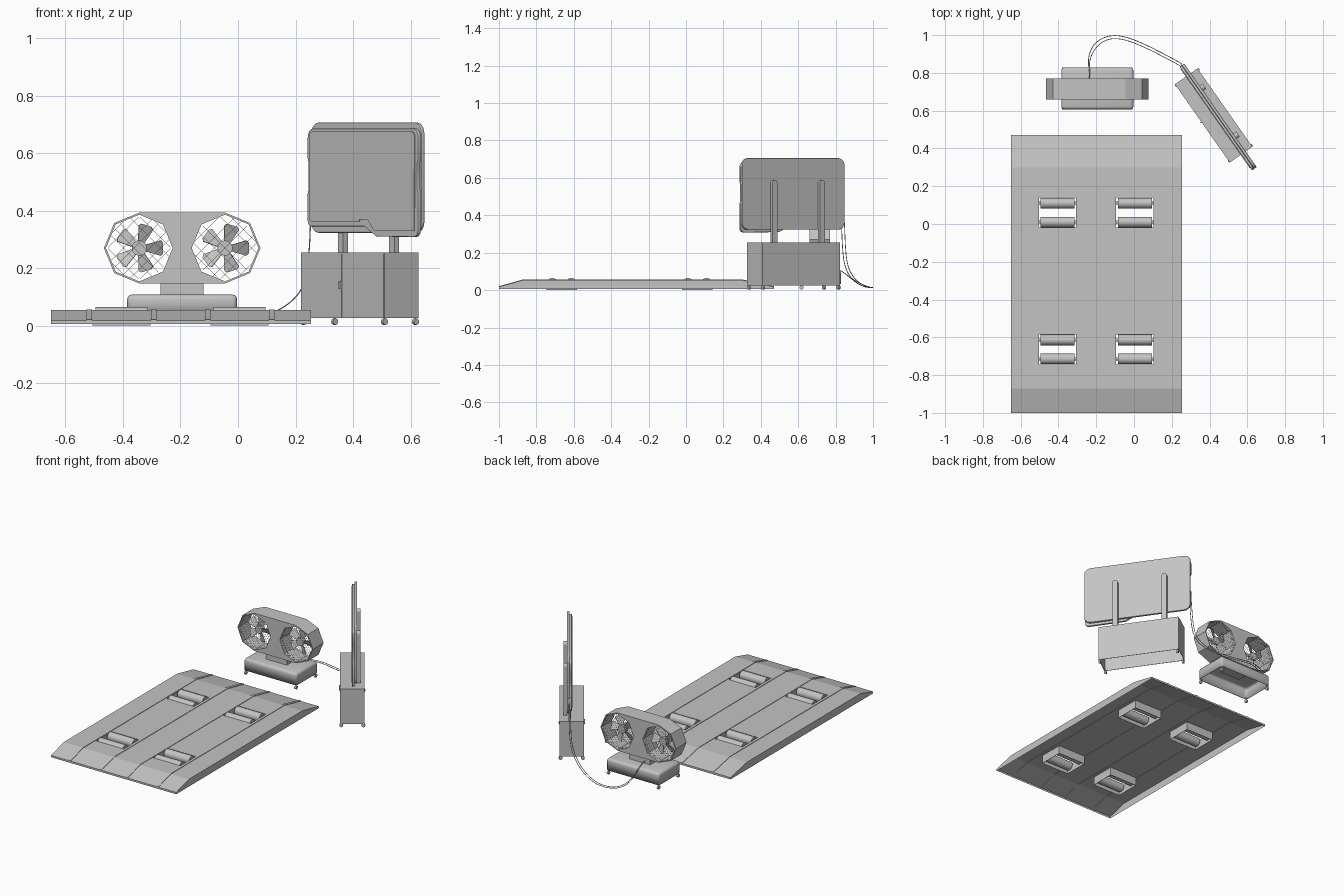
import bpy, bmesh, math
from mathutils import Matrix, Vector

if "Cube" in bpy.data.objects:
    bpy.data.objects.remove(bpy.data.objects["Cube"], do_unlink=True)

GREY = (0.55, 0.55, 0.55, 1)
paint = bpy.data.materials.new("plain_grey")
paint.use_nodes = True
paint.diffuse_color = GREY
paint.node_tree.nodes["Principled BSDF"].inputs["Base Color"].default_value = GREY

I4 = Matrix.Identity(4)
T = Matrix.Translation


def rot(degrees, axis):
    return Matrix.Rotation(math.radians(degrees), 4, axis)


def smooth(ob):
    bpy.ops.object.select_all(action='DESELECT')
    ob.select_set(True)
    bpy.context.view_layer.objects.active = ob
    bpy.ops.object.shade_smooth_by_angle(angle=math.radians(40))


def finish(name, bm, frame=I4):
    bmesh.ops.recalc_face_normals(bm, faces=bm.faces)
    mesh = bpy.data.meshes.new(name)
    bm.to_mesh(mesh)
    bm.free()
    mesh.materials.append(paint)
    ob = bpy.data.objects.new(name, mesh)
    bpy.context.collection.objects.link(ob)
    ob.matrix_world = frame
    return ob


def box(name, lo, hi, frame=I4, bevel=0, open_bottom=False):
    lo, hi = Vector(lo), Vector(hi)
    bm = bmesh.new()
    bmesh.ops.create_cube(bm, size=1, matrix=T((lo + hi) / 2) @ Matrix.Diagonal((*(hi - lo), 1)))
    if bevel:
        edges = [e for e in bm.edges if not (open_bottom and all(v.co.z < lo.z + 0.001 for v in e.verts))]
        bmesh.ops.bevel(bm, geom=edges, offset=bevel, segments=3, profile=0.5, affect='EDGES')
    if open_bottom:
        bmesh.ops.delete(bm, geom=[f for f in bm.faces if f.calc_center_median().z < lo.z + 0.001],
                         context='FACES')
    ob = finish(name, bm, frame)
    if open_bottom:
        wall = ob.modifiers.new("wall", 'SOLIDIFY')
        wall.thickness = 0.003
    if bevel:
        smooth(ob)
    return ob


def cylinder(name, radius, length, frame, sides=24):
    bm = bmesh.new()
    bmesh.ops.create_cone(bm, cap_ends=True, segments=sides, radius1=radius, radius2=radius, depth=length)
    ob = finish(name, bm, frame)
    smooth(ob)
    return ob


def curve_object(name, loops, frame, cyclic=True, **settings):
    curve = bpy.data.curves.new(name, 'CURVE')
    for key, value in settings.items():
        setattr(curve, key, value)
    for points in loops:
        spline = curve.splines.new('POLY' if cyclic else 'NURBS')
        spline.points.add(len(points) - 1)
        for p, co in zip(spline.points, points):
            p.co = (*co, 0, 1) if len(co) == 2 else (*co, 1)
        spline.use_cyclic_u = cyclic
        spline.use_smooth = not cyclic
        if not cyclic:
            spline.use_endpoint_u = True
            spline.order_u = 4
    curve.materials.append(paint)
    ob = bpy.data.objects.new(name, curve)
    bpy.context.collection.objects.link(ob)
    ob.matrix_world = frame
    bpy.ops.object.select_all(action='DESELECT')
    ob.select_set(True)
    bpy.context.view_layer.objects.active = ob
    bpy.ops.object.convert(target='MESH')
    return bpy.context.view_layer.objects.active


def plate(name, loops, thick, frame, bevel=0):
    """Upright flat plate: outline in x and z, thickness along y."""
    return curve_object(name, loops, frame @ rot(90, 'X'), dimensions='2D', fill_mode='BOTH',
                        extrude=thick / 2 - bevel, bevel_depth=bevel, bevel_resolution=1, offset=-bevel)


def arc(cx, cz, r, start, end, steps):
    angles = [math.radians(start + (end - start) * i / steps) for i in range(steps + 1)]
    return [(cx + r * math.cos(a), cz + r * math.sin(a)) for a in angles]


def rounded_rect(x0, z0, x1, z1, r):
    corners = [(x1 - r, z1 - r), (x0 + r, z1 - r), (x0 + r, z0 + r), (x1 - r, z0 + r)]
    return [p for i, c in enumerate(corners) for p in arc(*c, r, 90 * i, 90 * i + 90, 5)]


def caster(x, y, frame=I4):
    cylinder("caster_wheel", 0.011, 0.012, frame @ T((x, y, 0.014)) @ rot(90, 'Y'), 16)
    cylinder("caster_stem", 0.004, 0.02, frame @ T((x, y, 0.027)), 8)


# Hollow ramped platform with four roller openings
PIT_X, PIT_Y = (-0.405, 0.005), (-0.664, 0.06)
HALF_X, HALF_Y = 0.1, 0.08
DECK = 0.054


def deck_height(y):
    return 0.018 if y < -0.99 or y > 0.46 else DECK


xs = sorted([-0.65, 0.254] + [c + s * HALF_X for c in PIT_X for s in (-1, 1)])
ys = sorted([-1, -0.87, 0.3, 0.47] + [c + s * HALF_Y for c in PIT_Y for s in (-1, 1)])
bm = bmesh.new()
grid = [[bm.verts.new((x, y, 0.006)) for y in ys] for x in xs]
for i in range(len(xs) - 1):
    for j in range(len(ys) - 1):
        if not (i in (1, 3) and j in (2, 4)):
            bm.faces.new((grid[i][j], grid[i + 1][j], grid[i + 1][j + 1], grid[i][j + 1]))
raised = bmesh.ops.extrude_face_region(bm, geom=bm.faces[:])
for v in raised["geom"]:
    if isinstance(v, bmesh.types.BMVert):
        v.co.z = deck_height(v.co.y)
under = [f for f in bm.faces if all(v.co.z < 0.007 for v in f.verts)]
bmesh.ops.delete(bm, geom=under, context='FACES')
finish("platform", bm)

# Raised strips running over the deck and both ramps
stations = (-1, -0.87, 0.3, 0.47)
for x in (-0.517, -0.293, -0.105, 0.117):
    for y0, y1 in zip(stations, stations[1:]):
        bm = bmesh.new()
        for y in (y0, y1):
            for side in (-0.009, 0.009):
                for lift in (-0.002, 0.003):
                    bm.verts.new((x + side, y, deck_height(y) + lift))
        bmesh.ops.convex_hull(bm, input=bm.verts[:])
        finish("deck_strip", bm)

# Roller pits, each with a frame and two rollers on shafts
for px in PIT_X:
    for py in PIT_Y:
        for s in (-1, 1):
            box("pit_side", (px + s * HALF_X - 0.001, py - HALF_Y, 0), (px + s * HALF_X + 0.001, py + HALF_Y, 0.053))
            box("pit_end", (px - HALF_X, py + s * HALF_Y - 0.001, 0), (px + HALF_X, py + s * HALF_Y + 0.001, 0.053))
            place = T((px, py + s * 0.05, 0.037)) @ rot(90, 'Y')
            cylinder("roller", 0.028, 0.18, place)
            cylinder("roller_shaft", 0.008, 2 * HALF_X, place, 12)

# Twin fan: octagonal housing with two openings
FAN_X, FAN_Y, FAN_Z = (-0.343, -0.045), 0.715, 0.27
outline = arc(FAN_X[1], FAN_Z, 0.123, -90, 90, 4) + arc(FAN_X[0], FAN_Z, 0.123, 90, 270, 4)
holes = [arc(x, FAN_Z, 0.116, 0, 315, 7) for x in FAN_X]
plate("fan_housing", [outline] + holes, 0.11, T((0, FAN_Y, 0)))

for fx in FAN_X:
    centre = T((fx, FAN_Y, FAN_Z))
    cylinder("fan_hub", 0.026, 0.03, centre @ rot(90, 'X'))
    for k in range(5):
        blade = [(0.02, -0.012), (0.075, -0.03), (0.083, -0.02), (0.083, 0.02), (0.075, 0.03), (0.02, 0.012)]
        plate("fan_blade", [blade], 0.003, centre @ rot(72 * k, 'Y') @ rot(28, 'X'))
    # Fine wire grilles front and back
    for s in (-1, 1):
        bm = bmesh.new()
        for angle in (45, -45):
            for n in range(-8, 9):
                t = n * 0.013
                chord = 2 * math.sqrt(0.108 ** 2 - t * t)
                bmesh.ops.create_cube(bm, size=1, matrix=rot(angle, 'Y') @ T((0, 0, t))
                                      @ Matrix.Diagonal((chord, 0.0005, 0.0005, 1)))
        finish("fan_grille", bm, centre @ T((0, s * 0.052, 0)))

# Fan stand
box("fan_neck", (-0.27, 0.675, 0.1), (-0.12, 0.755, 0.16))
box("fan_base", (-0.385, 0.607, 0.032), (-0.003, 0.828, 0.108), bevel=0.016, open_bottom=True)
for x in (-0.375, -0.013):
    for y in (0.617, 0.818):
        caster(x, y)

# Wheeled cabinet, turned toward the platform
CART = T((0.4225, 0.575, 0)) @ rot(-55, 'Z')
box("cabinet", (-0.253, -0.072, 0.026), (0.253, 0.072, 0.255), CART, open_bottom=True)
for s in (-1, 1):
    x0, x1 = sorted((s * 0.003, s * 0.25))
    box("cabinet_door", (x0, -0.074, 0.03), (x1, -0.072, 0.25), CART)
    for y in (-0.066, 0.066):
        caster(s * 0.245, y, CART)
    post = [(-0.016, 0.25), (0.016, 0.25)] + arc(0, 0.572, 0.016, 0, 180, 6)
    plate("screen_post", [post], 0.02, CART @ T((s * 0.155, 0.038, 0)))
box("door_handle", (-0.012, -0.08, 0.128), (-0.005, -0.074, 0.155), CART)

# Screen: back shell, stepped front frame and display panel
SCREEN = CART @ T((0.02, 0, 0))
smooth(plate("screen_shell", [rounded_rect(-0.335, 0.323, 0.335, 0.706, 0.04)], 0.016, SCREEN @ T((0, 0.021, 0)), 0.005))
frame_outline = (arc(0.305, 0.655, 0.03, 0, 90, 4) + arc(-0.305, 0.655, 0.03, 90, 180, 4)
                 + [(-0.335, 0.58), (-0.329, 0.565), (-0.329, 0.475), (-0.335, 0.46)]
                 + arc(-0.315, 0.365, 0.02, 180, 270, 4)
                 + [(0.01, 0.345), (0.08, 0.31)] + arc(0.31, 0.333, 0.025, 270, 360, 4)
                 + [(0.335, 0.46), (0.329, 0.475), (0.329, 0.565), (0.335, 0.58)])
smooth(plate("screen_frame", [frame_outline], 0.014, SCREEN @ T((0, 0.006, 0)), 0.003))
display = (rounded_rect(-0.322, 0.362, 0.318, 0.675, 0.02)[:18]
           + [(-0.02, 0.362), (-0.015, 0.37), (0.03, 0.37), (0.075, 0.33), (0.315, 0.33)])
plate("display_panel", [display], 0.004, SCREEN @ T((0, -0.002, 0)))

# Twin cables from the screen over the floor to the fan
for gap in (-0.016, 0):
    path = [(0.25, 0.835, 0.46), (0.255, 0.845 + gap, 0.45), (0.25, 0.85 + gap, 0.22), (0.225, 0.865 + gap, 0.11),
            (0.13, 0.915 + gap, 0.04), (0.0, 0.98 + gap, 0.014), (-0.12, 1.01 + gap, 0.014),
            (-0.22 - gap, 0.96 + gap, 0.014), (-0.25 - gap / 2, 0.86, 0.08), (-0.235, 0.81, 0.12), (-0.235, 0.752, 0.125)]
    curve_object("cable", [path], I4, cyclic=False, dimensions='3D', bevel_depth=0.002, bevel_resolution=2)
